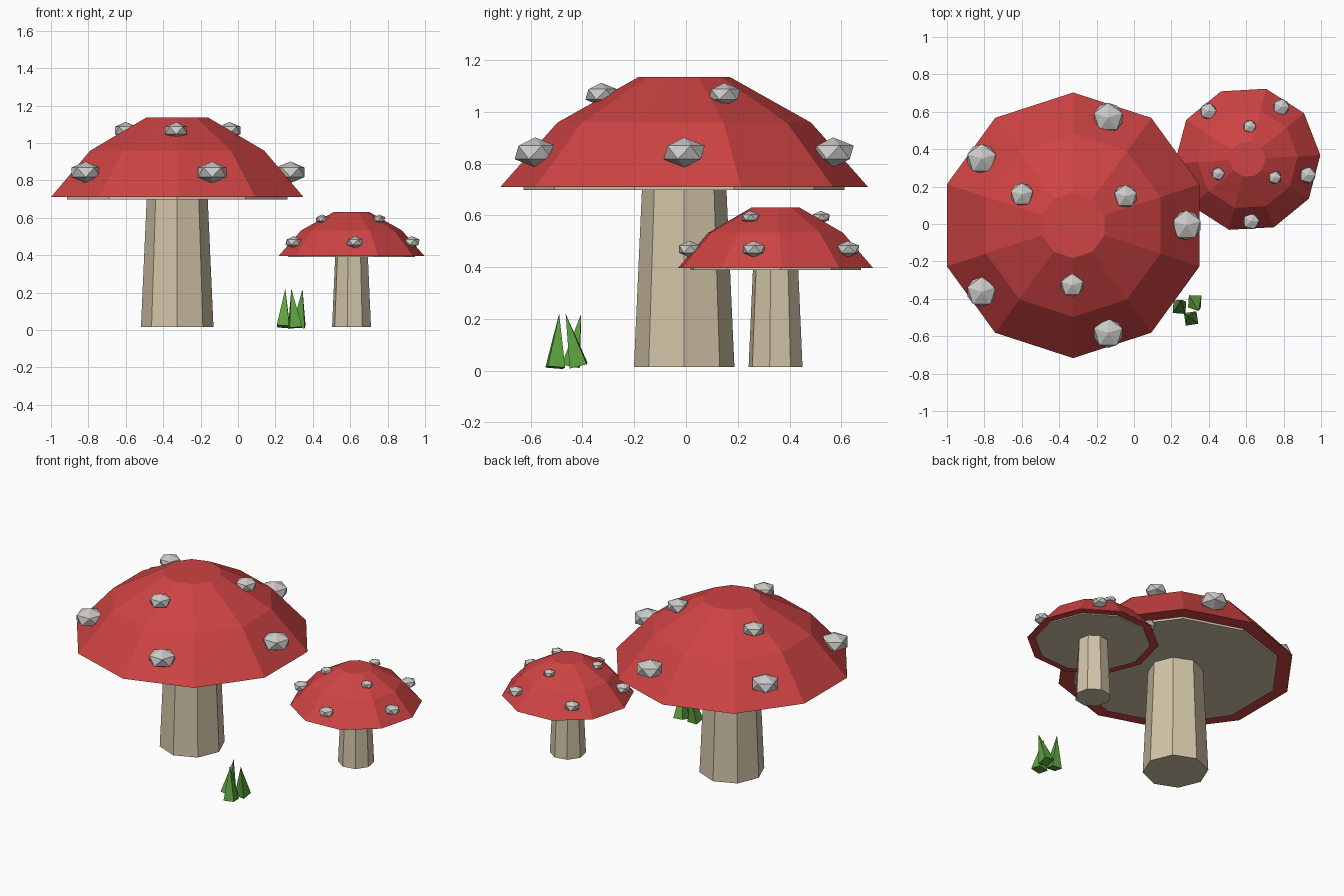
import bpy
import bmesh
from math import radians, cos, sin
from mathutils import Vector, Matrix

cube = bpy.data.objects.get("Cube")
if cube:
    bpy.data.objects.remove(cube, do_unlink=True)


def material(name, rgb):
    mat = bpy.data.materials.new(name)
    mat.use_nodes = True
    color = (*rgb, 1)
    mat.diffuse_color = color
    bsdf = next(n for n in mat.node_tree.nodes if n.type == 'BSDF_PRINCIPLED')
    bsdf.inputs["Base Color"].default_value = color
    return mat


red = material("cap red", (0.62, 0.056, 0.056))
cream = material("stem cream", (0.64, 0.55, 0.39))
grey = material("spot grey", (0.60, 0.59, 0.57))
green = material("grass green", (0.11, 0.36, 0.05))


def make_object(name, bm, mat, matrix):
    mesh = bpy.data.meshes.new(name)
    bmesh.ops.recalc_face_normals(bm, faces=bm.faces)
    bm.to_mesh(mesh)
    bm.free()
    mesh.materials.append(mat)
    obj = bpy.data.objects.new(name, mesh)
    obj.matrix_world = matrix
    bpy.context.collection.objects.link(obj)
    return obj


def stacked_rings(profile, sides, start):
    """Closed flat-shaded solid from (radius, height) rings."""
    bm = bmesh.new()
    rings = []
    for r, z in profile:
        angles = [radians(start + 360 * i / sides) for i in range(sides)]
        rings.append([bm.verts.new((r * cos(a), r * sin(a), z)) for a in angles])
    for low, high in zip(rings, rings[1:]):
        for i in range(sides):
            j = (i + 1) % sides
            bm.faces.new((low[i], low[j], high[j], high[i]))
    bm.faces.new(rings[0][::-1])
    bm.faces.new(rings[-1])
    return bm


def mushroom(prefix, x, y, turn, stem_turn, scale):
    # heights are measured from the foot of the stem
    place = (Matrix.Translation((x, y, 0.015)) @ Matrix.Rotation(turn, 4, 'Z')
             @ Matrix.Scale(scale, 4))
    cap = [(0.71, 0.695), (0.49, 0.943), (0.175, 1.12)]
    make_object(prefix + "_cap", stacked_rings(cap, 10, 18), red, place)
    gills = [(0.62, 0.682), (0.62, 0.7)]
    make_object(prefix + "_gills", stacked_rings(gills, 10, 18), cream, place)
    stem = [(0.194, 0), (0.163, 0.69)]
    make_object(prefix + "_stem", stacked_rings(stem, 8, stem_turn), cream, place)

    # Flattened spots: five around the rim and three near the crown
    rows = [(5, 0, 0.605, 0.828, 0.089), (3, 29, 0.32, 1.052, 0.069)]
    for count, start, dist, height, size in rows:
        for i in range(count):
            a = radians(start + 360 * i / count)
            bm = bmesh.new()
            bmesh.ops.create_icosphere(bm, subdivisions=1, radius=size)
            bmesh.ops.scale(bm, vec=(1, 1, 0.65), verts=bm.verts)
            bmesh.ops.rotate(bm, matrix=Matrix.Rotation(radians(90), 3, 'Z'),
                             verts=bm.verts)
            spot = Matrix.Translation((dist * cos(a), dist * sin(a), height))
            make_object(prefix + "_spot", bm, grey, place @ spot)


mushroom("large", -0.325, -0.007, 0, 0, 1)
mushroom("small", 0.607, 0.346, 1.0, -24.6, 0.549)

# Tuft of leaning four-sided grass blades
blades = [((0.325, -0.415, 0.02), (0.345, -0.465, 0.22)),
          ((0.243, -0.445, 0.018), (0.253, -0.405, 0.22)),
          ((0.305, -0.505, 0.012), (0.285, -0.49, 0.22))]
for n, (base, tip) in enumerate(blades):
    base, tip = Vector(base), Vector(tip)
    axis = tip - base
    bm = bmesh.new()
    bmesh.ops.create_cone(bm, cap_ends=True, segments=4, radius1=0.048,
                          radius2=0, depth=axis.length)
    lean = axis.to_track_quat('Z', 'Y').to_matrix().to_4x4()
    spin = Matrix.Rotation(radians(20 + 35 * n), 4, 'Z')
    make_object("grass_blade", bm, green,
                Matrix.Translation((base + tip) / 2) @ lean @ spin)
